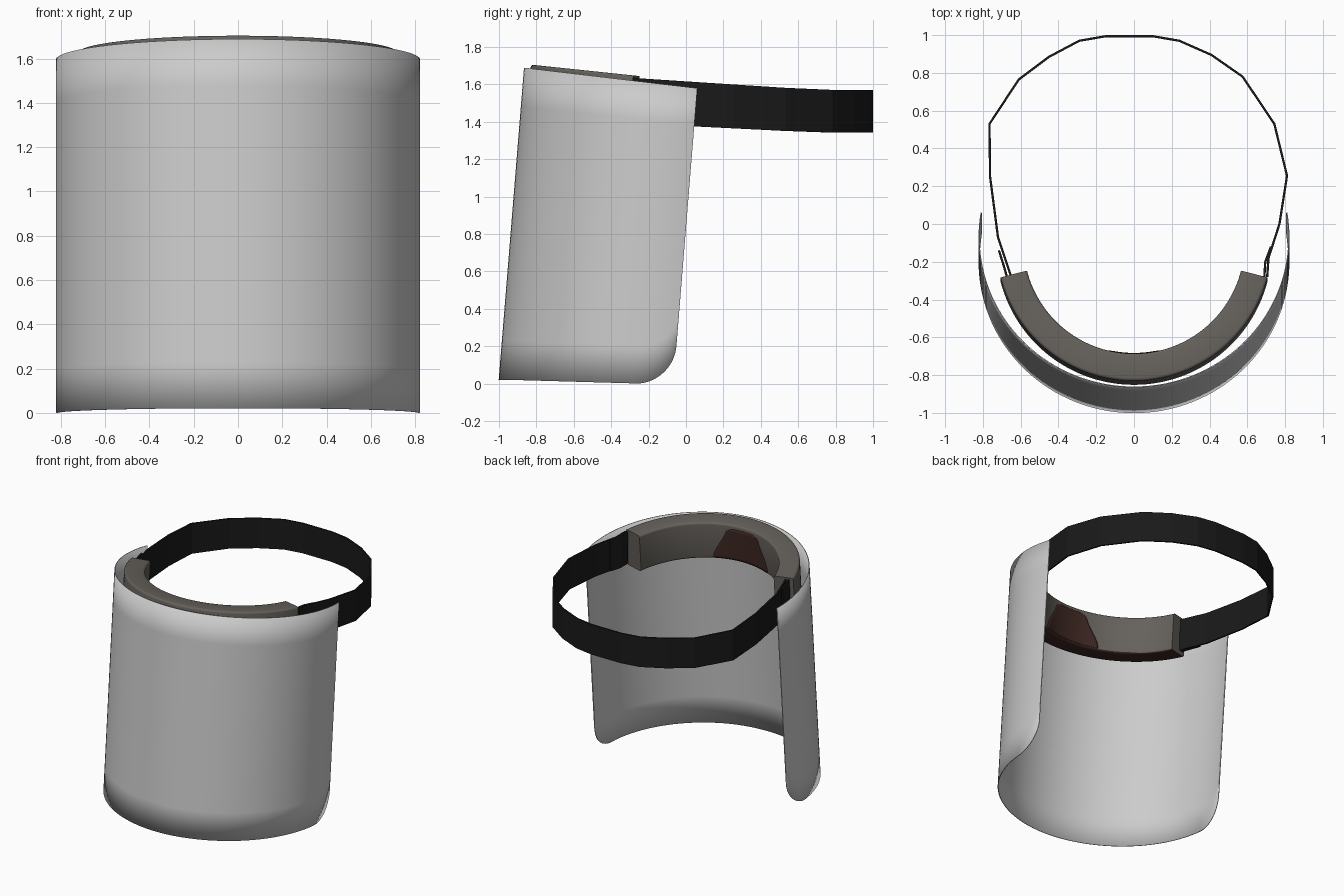
import bpy, bmesh, math
from mathutils import Vector

if "Cube" in bpy.data.objects:
    bpy.data.objects.remove(bpy.data.objects["Cube"])

TILT = 0.081    # backward lean of visor and pad (dy per dz)
SLOPE = -0.105  # top edges fall toward the back (dz per dy)


def material(name, r, g, b):
    m = bpy.data.materials.new(name)
    m.diffuse_color = (r, g, b, 1)
    m.use_nodes = True
    m.node_tree.nodes["Principled BSDF"].inputs["Base Color"].default_value = m.diffuse_color
    return m


GREY = material("visor grey", 0.60, 0.60, 0.60)
FOAM = material("foam taupe", 0.13, 0.118, 0.105)
RED = material("dark red brown", 0.05, 0.022, 0.017)
BLACK = material("strap black", 0.01, 0.01, 0.01)


def make(name, grid, mats, closed=False, caps=False):
    """Skin a list of point rows into an object."""
    bm = bmesh.new()
    rows = [[bm.verts.new(p) for p in row] for row in grid]
    n = len(rows[0])
    for a, b in zip(rows, rows[1:]):
        for j in range(n if closed else n - 1):
            k = (j + 1) % n
            bm.faces.new((a[j], b[j], b[k], a[k]))
    if caps:
        bm.faces.new(rows[0])
        bm.faces.new(rows[-1][::-1])
    bmesh.ops.recalc_face_normals(bm, faces=bm.faces)
    me = bpy.data.meshes.new(name)
    bm.to_mesh(me)
    bm.free()
    ob = bpy.data.objects.new(name, me)
    bpy.context.collection.objects.link(ob)
    for m in mats:
        me.materials.append(m)
    return ob


def smooth(ob, angle=35):
    bpy.ops.object.select_all(action='DESELECT')
    bpy.context.view_layer.objects.active = ob
    ob.select_set(True)
    bpy.ops.object.shade_smooth_by_angle(angle=math.radians(angle))


def solidify(ob, thickness, offset):
    mod = ob.modifiers.new("thickness", 'SOLIDIFY')
    mod.thickness = thickness
    mod.offset = offset


# Clear visor: leaning half tube with rounded lower corners
END, R = math.radians(99.5), 0.2
visor = []
N = 110
for i in range(N + 1):
    t = END * math.sin(math.pi / 2 * (2 * i / N - 1))   # denser near the ends
    s = min((END - abs(t)) * 0.81, R)
    corner = R - math.sqrt(max(0, R * R - (R - s) ** 2))
    x, y = 0.82 * math.sin(t), -0.8 * math.cos(t)
    z0 = corner + 0.02 * (1 if y < -0.75 else max(0, (-y - 0.05) / 0.7))
    z1 = 1.688 - 0.117 * (y + 0.8)
    row = []
    for k in range(9):
        z = z0 + (z1 - z0) * k / 8
        row.append((x, y - 0.2 + TILT * z, z))
    visor.append(row)
visor = make("visor", visor, [GREY])
solidify(visor, 0.006, 0)
smooth(visor)


# Foam forehead pad: rounded section swept along an arc
def pad_point(t, r, h):
    """h is the height measured down from the top face (negative)."""
    x, y = r * math.sin(t), -0.1 - r * math.cos(t)
    return (x, y + TILT * h, 1.705 + SLOPE * (y + 0.83) + h)


def rounded_section(r0, r1, h0, h1, rad):
    pts = []
    for cx, cy, a0 in ((r1 - rad, h1 - rad, 0), (r0 + rad, h1 - rad, 90),
                       (r0 + rad, h0 + rad, 180), (r1 - rad, h0 + rad, 270)):
        for k in range(5):
            a = math.radians(a0 + 22.5 * k)
            pts.append((cx + rad * math.cos(a), cy + rad * math.sin(a)))
    return pts


section = rounded_section(0.585, 0.73, -0.28, 0, 0.016)
SPAN = math.radians(75.5)
pad = make("forehead_pad",
           [[pad_point(SPAN * (i / 32 - 1), r, h) for r, h in section]
            for i in range(65)], [FOAM, RED], closed=True, caps=True)
for f in pad.data.polygons:         # dark underside
    if f.normal.z < -0.6:
        f.material_index = 1
smooth(pad)

# Dark forehead patch on the inner face, flaring toward the bottom
patch = []
for k in range(15):
    v = k / 14
    half = 0.23 + 0.17 * (0.5 + 0.5 * math.cos(math.pi * v))
    if v > 0.85:
        half -= 0.08 * (1 - math.sqrt(max(0, 1 - ((v - 0.85) / 0.15) ** 2)))
    patch.append([pad_point(half * (j / 12 - 1), 0.582, -0.27 + 0.24 * v)
                  for j in range(25)])
patch = make("forehead_patch", patch, [RED])
solidify(patch, 0.004, 0)
smooth(patch)


# Elastic strap: flat faceted band around the back of the head
def strap(name, path):
    rows = []
    for x, y in path:
        c = max(0, 0.7 - y)
        rows.append([(x, y, 1.342 + 0.05 * min(c, 1) * (c > 0)),
                     (x, y, 1.57 + 0.065 * min(c, 1))])
    ob = make(name, rows, [BLACK])
    solidify(ob, 0.012, 0)


strap("head_strap", [(-0.65, -0.28), (-0.72, -0.07), (-0.762, 0.25),
                     (-0.765, 0.53), (-0.61, 0.765), (-0.45, 0.885),
                     (-0.29, 0.97), (-0.15, 0.994), (0.1, 0.994),
                     (0.24, 0.97), (0.41, 0.895), (0.575, 0.78),
                     (0.743, 0.53), (0.81, 0.255), (0.77, 0.0),
                     (0.712, -0.18), (0.705, -0.28)])
# Folded strap ends beside the pad
strap("strap_end_left", [(-0.715, -0.14), (-0.69, -0.22), (-0.67, -0.29)])
strap("strap_end_right", [(0.725, -0.12), (0.695, -0.2), (0.69, -0.28)])
